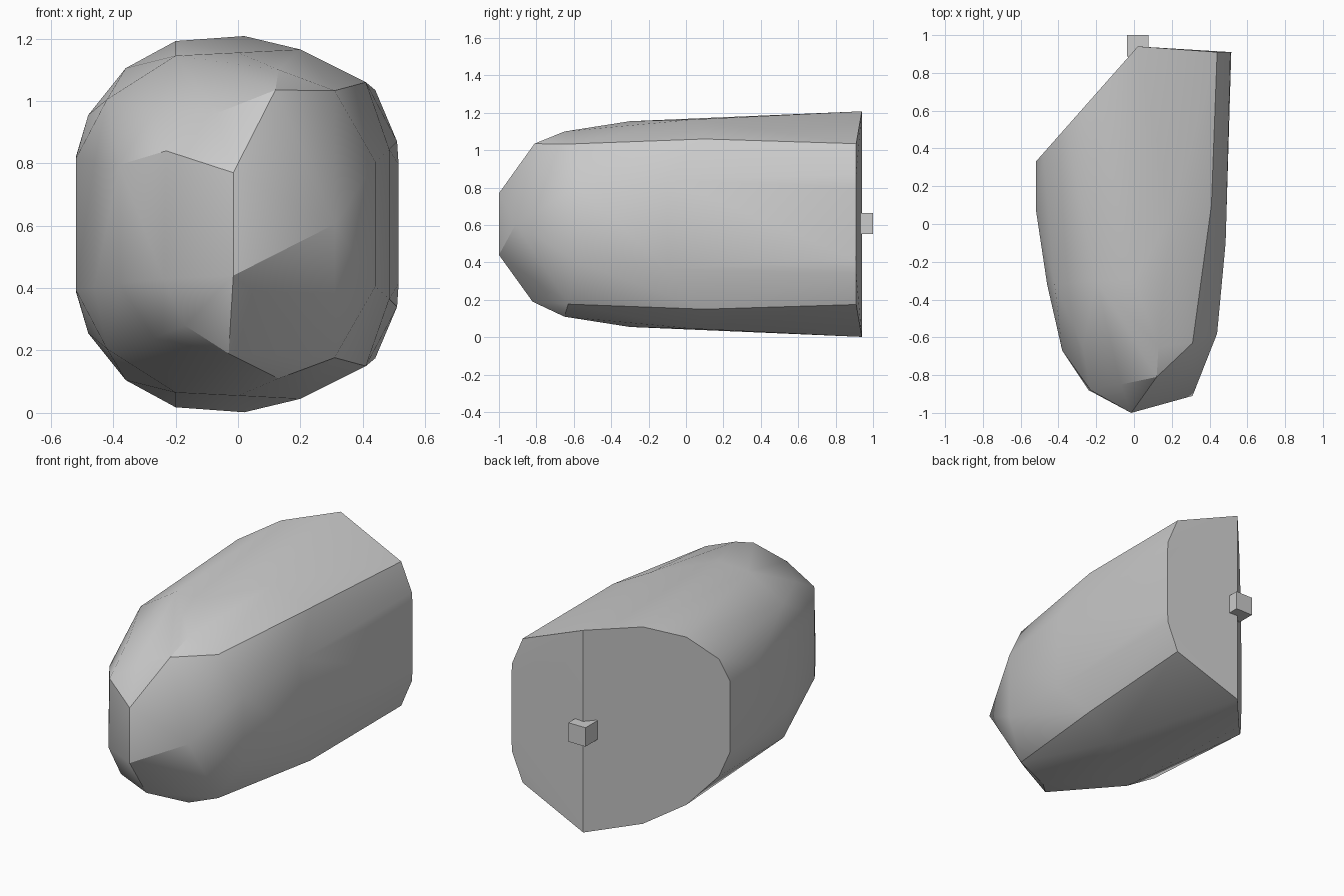
import bpy
import bmesh
import math
from mathutils import Vector, Matrix

cube = bpy.data.objects.get("Cube")
if cube:
    bpy.data.objects.remove(cube, do_unlink=True)

# One stone-grey material
grey = bpy.data.materials.new("stone_grey")
grey.use_nodes = True
colour = (0.6, 0.6, 0.6, 1)
grey.diffuse_color = colour
grey.node_tree.nodes["Principled BSDF"].inputs["Base Color"].default_value = colour

MIDDLE = 0.605


def make_object(name, bm):
    bmesh.ops.recalc_face_normals(bm, faces=bm.faces)
    mesh = bpy.data.meshes.new(name)
    bm.to_mesh(mesh)
    bm.free()
    mesh.materials.append(grey)
    obj = bpy.data.objects.new(name, mesh)
    bpy.context.collection.objects.link(obj)
    return obj


def slanted(x):
    """Depth of the slanted rear cut at a given x."""
    return 0.94 + (x - 0.02) * 1.13


# Lengthwise ribs as (x, y, height above the middle), mirrored top to bottom
left_side_rib = [(0.515, 0.91, 0.19), (0.51, 0.91, 0.265), (0.485, -0.1, 0.24),
                 (0.44, -0.58, 0.2)]
left_edge_rib = [(0.44, 0.91, 0.43), (0.41, 0.1, 0.455), (0.31, -0.63, 0.428)]
crown_rib = [(0.2, 0.05, 0.56), (0, -0.3, 0.55), (-0.2, -0.3, 0.54),
             (0.13, -0.65, 0.495)]
right_edge_rib = [(-0.42, -0.32, 0.4), (-0.27, -0.65, 0.365)]
right_side_rib = [(-0.52, 0.08, 0.21), (-0.46, -0.32, 0.2), (-0.38, -0.67, 0.19)]

# Outline of the slanted rear face
rear_cut = [(x, slanted(x), h) for x, h in
            [(0.02, 0.603), (-0.2, 0.587), (-0.36, 0.5), (-0.48, 0.35), (-0.52, 0.215)]]

mirrored = (left_side_rib + left_edge_rib + crown_rib + right_edge_rib
            + right_side_rib + rear_cut)
points = [(x, y, MIDDLE + side * h) for x, y, h in mirrored for side in (1, -1)]

# Faceted nose, uneven between top and bottom
points += [(-0.015, -1, 0.44), (-0.015, -1, 0.77), (0.31, -0.91, MIDDLE),
           (-0.24, -0.88, 0.43), (-0.23, -0.88, 0.84),
           (0.12, -0.81, 1.035), (-0.07, -0.85, 0.96),
           (-0.03, -0.82, 0.19), (-0.17, -0.86, 0.28)]

# Body: skin stretched round the ribs
bm = bmesh.new()
for p in points:
    bm.verts.new(p)
hull = bmesh.ops.convex_hull(bm, input=bm.verts)
loose = [v for v in bm.verts if not v.link_faces]
bmesh.ops.delete(bm, geom=loose, context="VERTS")
bmesh.ops.dissolve_limit(bm, angle_limit=math.radians(1),
                         verts=bm.verts, edges=bm.edges)
body = make_object("body", bm)
bpy.ops.object.select_all(action="DESELECT")
body.select_set(True)
bpy.context.view_layer.objects.active = body
bpy.ops.object.shade_smooth_by_angle(angle=math.radians(30))

# Small square peg at the rear seam
bm = bmesh.new()
place = Matrix.Translation(Vector((0.02, 0.943, 0.608)))
bmesh.ops.create_cube(bm, size=0.113, matrix=place)
make_object("rear_peg", bm)
